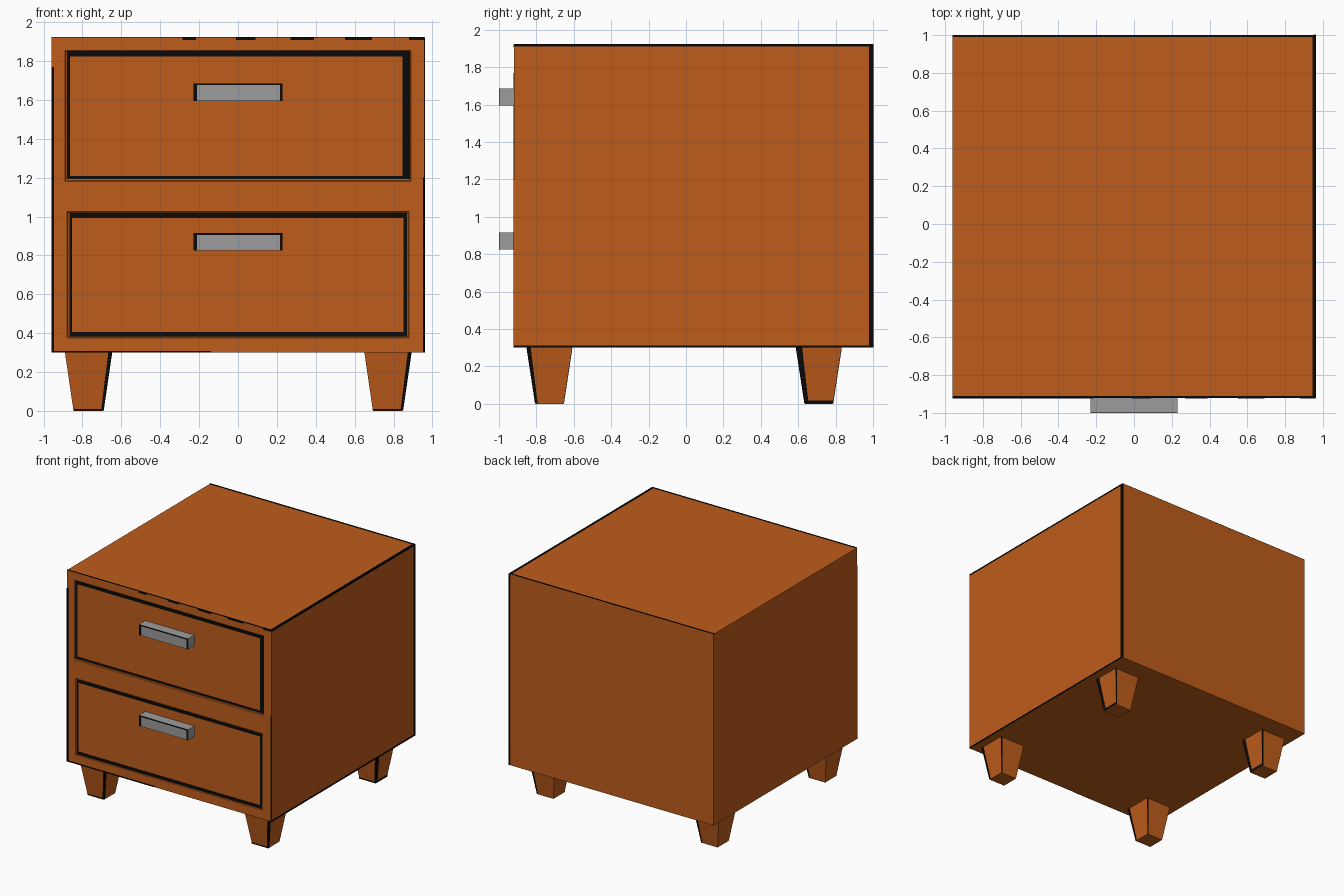
import bpy, bmesh
from mathutils import Vector

if "Cube" in bpy.data.objects:
    bpy.data.objects.remove(bpy.data.objects["Cube"])


def material(name, color):
    m = bpy.data.materials.new(name)
    m.diffuse_color = (*color, 1)
    m.use_nodes = True
    m.node_tree.nodes["Principled BSDF"].inputs["Base Color"].default_value = m.diffuse_color
    return m


wood = material("orange brown wood", (0.52, 0.109, 0.0105))
metal = material("grey metal", (0.335, 0.335, 0.335))
black = material("black edge line", (0.003, 0.003, 0.003))


def finish(name, bm, mat, merge=True):
    if merge:
        bmesh.ops.remove_doubles(bm, verts=bm.verts, dist=0.0005)
    bmesh.ops.recalc_face_normals(bm, faces=bm.faces)
    me = bpy.data.meshes.new(name)
    bm.to_mesh(me)
    bm.free()
    me.materials.append(mat)
    ob = bpy.data.objects.new(name, me)
    bpy.context.collection.objects.link(ob)
    return ob


def rect_xz(bm, x0, x1, z0, z1, y):
    return [bm.verts.new(p) for p in
            ((x0, y, z0), (x1, y, z0), (x1, y, z1), (x0, y, z1))]


def rect_xy(bm, cx, cy, hx, hy, z):
    return [bm.verts.new(p) for p in
            ((cx - hx, cy - hy, z), (cx + hx, cy - hy, z),
             (cx + hx, cy + hy, z), (cx - hx, cy + hy, z))]


def bridge(bm, a, b):
    for i in range(4):
        j = (i + 1) % 4
        bm.faces.new((a[i], a[j], b[j], b[i]))


def plate(bm, pts, thick=0.003):
    """Thin painted strip on a counter-clockwise quad, raised along its normal."""
    p = [Vector(q) for q in pts]
    n = (p[1] - p[0]).cross(p[3] - p[0]).normalized() * thick
    lo = [bm.verts.new(q - n) for q in p]
    hi = [bm.verts.new(q + n) for q in p]
    bridge(bm, lo, hi)
    bm.faces.new(lo)
    bm.faces.new(hi)


def front_plate(bm, x0, x1, z0, z1, y):
    plate(bm, ((x0, y, z0), (x1, y, z0), (x1, y, z1), (x0, y, z1)))


W, FRONT, BACK = 0.96, -0.92, 1.0
BOTTOM, MIDDLE, TOP = 0.30, 1.10, 1.92
RECESS = 0.006

# Cabinet: two stacked bays, each with a slightly recessed drawer face
bm = bmesh.new()
drawers = ((BOTTOM, MIDDLE, 0.88, 0.375, 1.025),
           (MIDDLE, TOP, 0.89, 1.18, 1.855))
for b0, b1, hw, z0, z1 in drawers:
    ring = rect_xz(bm, -W, W, b0, b1, FRONT)
    for inset, depth in ((0, 0), (0.005, RECESS)):
        nxt = rect_xz(bm, -hw + inset, hw - inset, z0 + inset, z1 - inset, FRONT + depth)
        bridge(bm, ring, nxt)
        ring = nxt
    bm.faces.new(ring)
    f = rect_xz(bm, -W, W, b0, b1, FRONT)
    k = rect_xz(bm, -W, W, b0, b1, BACK)
    bm.faces.new((f[0], f[3], k[3], k[0]))
    bm.faces.new((f[1], f[2], k[2], k[1]))
    bm.faces.new(k)
for z in (BOTTOM, TOP):
    bm.faces.new(rect_xy(bm, 0, (FRONT + BACK) / 2, W, (BACK - FRONT) / 2, z))
finish("cabinet", bm, wood)

# Black outlines of the drawer faces: left, right, bottom, top strips
bm = bmesh.new()
y = FRONT + RECESS
for x0, x1, z0, z1, l, r, b, t in (
        (-0.88, 0.885, 1.193, 1.85, 0.016, 0.038, 0.016, 0.026),
        (-0.866, 0.87, 0.382, 1.018, 0.011, 0.02, 0.025, 0.026)):
    front_plate(bm, x0, x0 + l, z0 + b, z1 - t, y)
    front_plate(bm, x1 - r, x1, z0 + b, z1 - t, y)
    front_plate(bm, x0, x1, z0, z0 + b, y)
    front_plate(bm, x0, x1, z1 - t, z1, y)
finish("drawer_outlines", bm, black, False)

# Black lines along the cabinet edges
bm = bmesh.new()
front_plate(bm, -W, -W + 0.013, BOTTOM, 1.77, FRONT)
front_plate(bm, W - 0.009, W, BOTTOM, 1.2, FRONT)
front_plate(bm, -W, -0.14, BOTTOM, BOTTOM + 0.009, FRONT)
for cx, hw in ((-0.25, 0.035), (0.04, 0.05), (0.33, 0.06), (0.62, 0.07), (0.92, 0.04)):
    front_plate(bm, cx - hw, cx + hw, TOP - 0.011, TOP, FRONT)
for y0, y1, z0, z1 in ((BACK - 0.022, BACK, BOTTOM, TOP),
                       (FRONT, BACK, BOTTOM, BOTTOM + 0.011),
                       (FRONT, BACK, TOP - 0.009, TOP)):
    plate(bm, ((W, y0, z0), (W, y1, z0), (W, y1, z1), (W, y0, z1)))
for x0, x1, y0, y1 in ((W - 0.016, W, FRONT, BACK),
                       (-W, W, BACK - 0.011, BACK),
                       (-W, W, FRONT, FRONT + 0.01)):
    plate(bm, ((x0, y0, TOP), (x1, y0, TOP), (x1, y1, TOP), (x0, y1, TOP)))
plate(bm, ((W, BACK, BOTTOM), (W - 0.009, BACK, BOTTOM),
           (W - 0.009, BACK, TOP), (W, BACK, TOP)))
finish("cabinet_edge_lines", bm, black, False)

# Tapered square legs with black lines on some edges
lines = bmesh.new()


def leg_line(a, b, c, d, u0, u1, v0, v1):
    """Strip on a leg face: a, b bottom corners and c, d top corners."""
    def at(u, v):
        return a.lerp(b, u).lerp(d.lerp(c, u), v)
    plate(lines, (at(u0, v0), at(u1, v0), at(u1, v1), at(u0, v1)))


for yname, cy in (("front", -0.73), ("back", 0.71)):
    for xname, cx in (("left", -0.77), ("right", 0.77)):
        bm = bmesh.new()
        lo = rect_xy(bm, cx, cy, 0.076, 0.074, 0.0)
        hi = rect_xy(bm, cx, cy, 0.12, 0.12, BOTTOM)
        bridge(bm, lo, hi)
        bm.faces.new(lo)
        bm.faces.new(hi)
        p, q = [v.co.copy() for v in lo], [v.co.copy() for v in hi]
        back = yname == "back"
        side = (p[1], p[2], q[2], q[1])
        leg_line(*side, 0, 0.13 if back else 0.08, 0.01, 1)
        if back:
            leg_line(*side, 0, 1, 0.01, 0.06)
        front = (p[0], p[1], q[1], q[0])
        leg_line(*front, 0.93, 1, 0.01, 1)
        leg_line(*front, 0, 1, 0.01, 0.035)
        leg_line(p[2], p[3], q[3], q[2], 0, 0.06, 0.01, 1)
        finish(f"{yname}_{xname}_leg", bm, wood)
finish("leg_edge_lines", lines, black, False)

# Drawer handles with black end lines on the front
lines = bmesh.new()
for name, z0, z1 in (("lower", 0.825, 0.915), ("upper", 1.595, 1.685)):
    bm = bmesh.new()
    a = rect_xz(bm, -0.23, 0.23, z0, z1, -0.998)
    b = rect_xz(bm, -0.23, 0.23, z0, z1, FRONT + 0.01)
    bridge(bm, a, b)
    bm.faces.new(a)
    bm.faces.new(b)
    finish(f"{name}_drawer_handle", bm, metal)
    for x0, x1, za, zb in ((-0.23, -0.212, z0, z1), (0.215, 0.23, z0, z1),
                           (-0.212, 0.215, z1 - 0.009, z1)):
        front_plate(lines, x0, x1, za, zb, -0.997)
finish("handle_edge_lines", lines, black, False)
